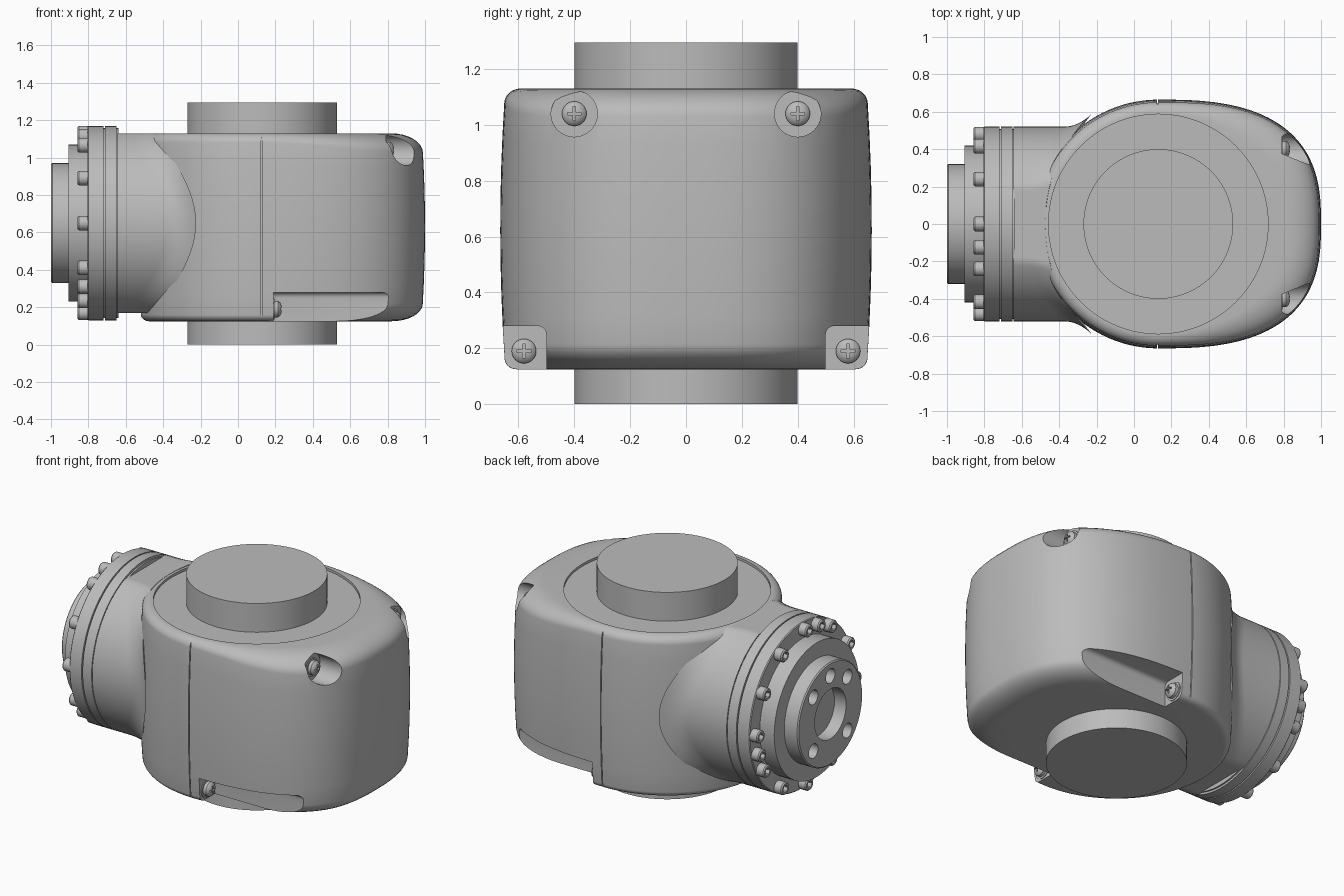
import bpy, bmesh
from math import sin, cos, pi, radians, sqrt, copysign
from mathutils import Vector

cube = bpy.data.objects.get("Cube")
if cube:
    bpy.data.objects.remove(cube, do_unlink=True)

grey = bpy.data.materials.new("casting grey")
grey.use_nodes = True
grey.diffuse_color = (0.5, 0.5, 0.5, 1)
grey.node_tree.nodes["Principled BSDF"].inputs["Base Color"].default_value = (0.5, 0.5, 0.5, 1)

CX, MID = 0.13, 0.65      # column axis x, arm axis height
BODY_R = 0.665


def add_object(name, bm):
    bmesh.ops.recalc_face_normals(bm, faces=bm.faces)
    mesh = bpy.data.meshes.new(name)
    bm.to_mesh(mesh)
    bm.free()
    mesh.materials.append(grey)
    obj = bpy.data.objects.new(name, mesh)
    bpy.context.collection.objects.link(obj)
    return obj


def loft(name, rings):
    """Skin a list of equal-length rings and cap both ends."""
    bm = bmesh.new()
    loops = [[bm.verts.new(p) for p in ring] for ring in rings]
    n = len(loops[0])
    for a, b in zip(loops, loops[1:]):
        for i in range(n):
            j = (i + 1) % n
            bm.faces.new((a[i], a[j], b[j], b[i]))
    bm.faces.new(loops[0])
    bm.faces.new(loops[-1])
    return add_object(name, bm)


def lathe(name, profile, y=0.0, z=MID, n=96, hex_from=99):
    """Turn (x, radius) points about an x-parallel axis; later rings may be hexagonal."""
    rings = []
    for k, (x, r) in enumerate(profile):
        ring = []
        for i in range(n):
            a = 2 * pi * i / n
            q = r / cos(a % (pi / 3) - pi / 6) if k >= hex_from else r
            ring.append((x, y + q * cos(a), z + q * sin(a)))
        rings.append(ring)
    return loft(name, rings)


def upright(name, r, z0, z1, n=128):
    return loft(name, [[(CX + r * cos(2 * pi * i / n), r * sin(2 * pi * i / n), z)
                        for i in range(n)] for z in (z0, z1)])


def box(name, lo, hi, round_x=0.0):
    bm = bmesh.new()
    bmesh.ops.create_cube(bm, size=1)
    for v in bm.verts:
        v.co = [lo[k] if v.co[k] < 0 else hi[k] for k in range(3)]
    if round_x:
        edges = [e for e in bm.edges if abs(e.verts[0].co.x - e.verts[1].co.x) > 0.01]
        bmesh.ops.bevel(bm, geom=edges, offset=round_x, segments=5, affect='EDGES', profile=0.5)
    return add_object(name, bm)


def cut(obj, cutter):
    cutter.hide_render = True
    mod = obj.modifiers.new("cut", 'BOOLEAN')
    mod.operation = 'DIFFERENCE'
    mod.solver = 'EXACT'
    mod.object = cutter
    with bpy.context.temp_override(object=obj, active_object=obj, selected_objects=[obj]):
        bpy.ops.object.modifier_apply(modifier=mod.name)
    bpy.data.objects.remove(cutter, do_unlink=True)


# Housing outline: half circle at the arm side, squarish bulge at the cover side
N = 160
outline = []
for i in range(N):
    a = 2 * pi * i / N
    c, s = cos(a), sin(a)
    if c > 1e-6:
        outline.append(Vector((CX + 0.87 * c ** 0.74, copysign(abs(s) ** 0.74, s) * BODY_R)))
    else:
        outline.append(Vector((CX + BODY_R * c, BODY_R * s)))
normals = []
for i in range(N):
    t = outline[(i + 1) % N] - outline[i - 1]
    normals.append(Vector((-t.y, t.x)).normalized())      # points inward


def housing_ring(level, u):
    """level -1 bottom fillet, 0 wall, 1 top fillet; u runs along that section."""
    ring = []
    for p, nrm in zip(outline, normals):
        w = min(max((p.x - CX) / 0.75, 0), 1)
        w = w * w * (3 - 2 * w)
        top_v, bot_v = 0.05 + 0.05 * w, 0.035 + 0.055 * w
        z_top, z_bot = 1.13 - top_v, 0.125 + bot_v
        if level == 0:
            z, inset = z_bot + (z_top - z_bot) * u, 0.0
        elif level > 0:
            z = z_top + top_v * sin(u * pi / 2)
            inset = (0.055 + 0.11 * w) * (1 - cos(u * pi / 2))
        else:
            z = z_bot - bot_v * sin(u * pi / 2)
            inset = (0.04 + 0.12 * w) * (1 - cos(u * pi / 2))
        inset += 0.018 * ((z - 0.63) / 0.5) ** 2
        q = p + nrm * inset
        ring.append((q.x, q.y, z))
    return ring


S = 8
rings = [housing_ring(-1, 1 - k / S) for k in range(S)]
rings += [housing_ring(0, k / S) for k in range(S + 1)]
rings += [housing_ring(1, (k + 1) / S) for k in range(S)]
housing = loft("housing", rings)

# Housing cuts: top recess, cover seams, screw pockets
cut(housing, upright("recess_cutter", 0.587, 1.115, 1.3))
for side in (-1, 1):
    y0, y1 = sorted((side * 0.64, side * 0.8))
    cut(housing, box("seam_cutter", (0.122, y0, 0.15), (0.128, y1, 1.11)))
    cut(housing, lathe("pocket_cutter", [(0.79, 0.083), (1.2, 0.083)], side * 0.4, 1.04, 40))
    y0, y1 = sorted((side * 0.5, side * 0.9))
    cut(housing, box("slot_cutter", (0.19, y0, -0.1), (1.2, y1, 0.28), 0.03))

# Through column
upright("column", 0.4, 0.0, 1.295)

# Side arm: round tube with flats above and below, flared where it meets the housing
arm_rings = []
for k in range(-1, 9):
    ring = []
    for i in range(128):
        a = 2 * pi * i / 128
        end = CX - sqrt(BODY_R ** 2 - (0.52 * cos(a)) ** 2)
        u = max(k, 0) / 8
        x = -0.645 if k < 0 else max(end - 0.09 + 0.15 * u, -0.64 + 0.002 * k)
        y = cos(a) * (0.52 + 0.07 * u * u)
        z = MID + min(max(0.52 * sin(a), -0.48), 0.48)
        ring.append((x, y, z))
    arm_rings.append(ring)
loft("side_arm", arm_rings)

# Stepped flange with joint grooves, centre bore and bolt holes
flange = lathe("flange", [
    (-0.92, 0.155), (-1.0, 0.155), (-1.0, 0.313), (-0.993, 0.32), (-0.905, 0.32),
    (-0.905, 0.42), (-0.805, 0.42), (-0.805, 0.515), (-0.80, 0.52), (-0.72, 0.52),
    (-0.72, 0.507), (-0.712, 0.507), (-0.712, 0.52), (-0.65, 0.52), (-0.65, 0.507),
    (-0.64, 0.507)])
for deg in (45, 90, 135, 225, 315):
    a = radians(deg)
    cut(flange, lathe("hole_cutter", [(-0.94, 0.045), (-1.1, 0.045)],
                      0.238 * cos(a), MID + 0.238 * sin(a), 24))

# Socket bolts round the flange, twelve plus three extra
for deg in list(range(0, 360, 30)) + [105, 225, 345]:
    a = radians(deg)
    lathe("flange_bolt", [(-0.79, 0.039), (-0.85, 0.039), (-0.857, 0.033),
                          (-0.857, 0.02), (-0.83, 0.02)],
          0.48 * cos(a), MID + 0.48 * sin(a), 24, hex_from=3)

# Cross-head cover screws with washers
for side in (-1, 1):
    for x, y, z in ((0.79, 0.4, 1.04), (0.19, 0.58, 0.19)):
        y *= side
        screw = lathe("cover_screw", [
            (x - 0.02, 0.056), (x + 0.005, 0.056), (x + 0.005, 0.044), (x + 0.024, 0.044),
            (x + 0.035, 0.036), (x + 0.042, 0.022), (x + 0.044, 0.008)], y, z, 32)
        for dy, dz in ((0.025, 0.005), (0.005, 0.025)):
            cut(screw, box("cross_cutter", (x + 0.028, y - dy, z - dz), (x + 0.1, y + dy, z + dz)))

# Smooth shading with crisp edges
bpy.ops.object.select_all(action='DESELECT')
for obj in bpy.context.collection.objects:
    if obj.type == 'MESH' and grey.name in obj.data.materials:
        obj.select_set(True)
        bpy.context.view_layer.objects.active = obj
bpy.ops.object.shade_smooth_by_angle(angle=radians(30))
